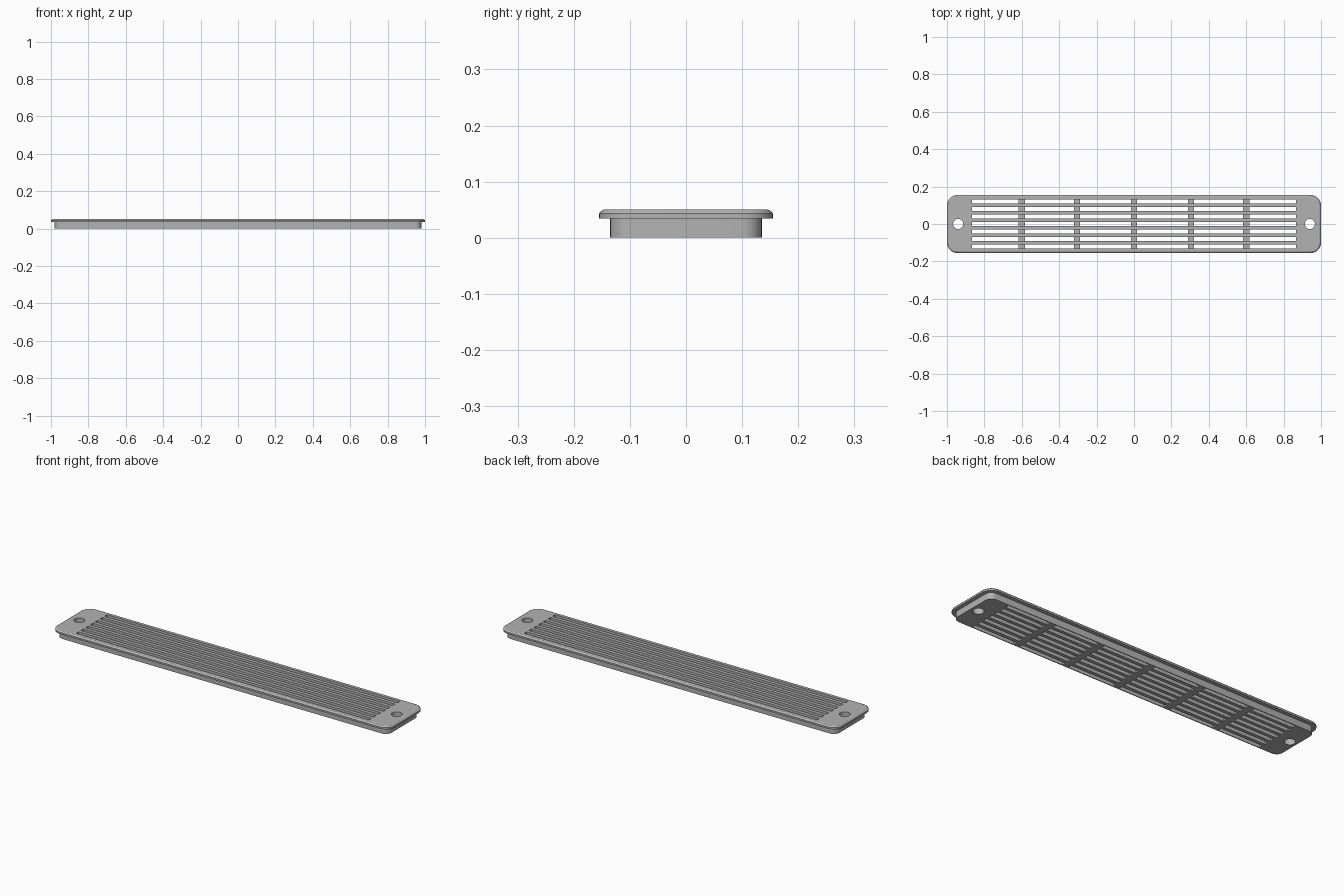
import bpy, bmesh
from math import cos, sin, pi, radians
from mathutils import Matrix, Vector

cube = bpy.data.objects.get("Cube")
if cube:
    bpy.data.objects.remove(cube, do_unlink=True)

grey = bpy.data.materials.new("light_grey")
grey.use_nodes = True
colour = (0.45, 0.45, 0.45, 1)
grey.diffuse_color = colour
grey.node_tree.nodes["Principled BSDF"].inputs["Base Color"].default_value = colour


def rounded_rect(hx, hy, r, steps=8):
    """Counter-clockwise outline of a rectangle with round corners."""
    pts = []
    for i, (sx, sy) in enumerate([(1, 1), (-1, 1), (-1, -1), (1, -1)]):
        for k in range(steps + 1):
            a = pi / 2 * (i + k / steps)
            pts.append((sx * (hx - r) + r * cos(a), sy * (hy - r) + r * sin(a)))
    return pts


def make_object(name, bm):
    bmesh.ops.recalc_face_normals(bm, faces=bm.faces)
    mesh = bpy.data.meshes.new(name)
    bm.to_mesh(mesh)
    bm.free()
    mesh.materials.append(grey)
    obj = bpy.data.objects.new(name, mesh)
    bpy.context.collection.objects.link(obj)
    return obj


def add_box(bm, x0, x1, y0, y1, z0, z1):
    centre = Vector((x0 + x1, y0 + y1, z0 + z1)) / 2
    size = Matrix.Diagonal((x1 - x0, y1 - y0, z1 - z0, 1))
    bmesh.ops.create_cube(bm, size=1, matrix=Matrix.Translation(centre) @ size)


def cut(target, bm):
    """Subtract the cutter mesh from the target."""
    cutter = make_object("cutter", bm)
    cutter.hide_render = True
    mod = target.modifiers.new("cut", "BOOLEAN")
    mod.operation, mod.solver, mod.object = "DIFFERENCE", "EXACT", cutter
    bpy.context.view_layer.objects.active = target
    bpy.ops.object.modifier_apply(modifier=mod.name)
    bpy.data.objects.remove(cutter, do_unlink=True)


# Plate: narrow body, wider flange, softened top edge (inset from rim, height)
LIP = 0.034
profile = [(0.02, 0), (0.02, LIP), (0, LIP), (0, 0.043), (0.003, 0.047), (0.008, 0.05)]
bm = bmesh.new()
rings = []
for inset, z in profile:
    outline = rounded_rect(1 - inset, 0.155 - inset, 0.055 - inset)
    rings.append([bm.verts.new((x, y, z)) for x, y in outline])
for low, high in zip(rings, rings[1:]):
    for i in range(len(low)):
        j = (i + 1) % len(low)
        bm.faces.new((low[i], low[j], high[j], high[i]))
bm.faces.new(rings[0][::-1])
bm.faces.new(rings[-1])
grille = make_object("vent_grille", bm)

# Long slots in the upper part, running above the cross bars
BAR_TOP = 0.025
END = 0.867
HALF_SLOT = 0.0105
slot_rows = [0.04 * i for i in range(-3, 4)]
bm = bmesh.new()
for y in slot_rows:
    add_box(bm, -END, END, y - HALF_SLOT, y + HALF_SLOT, BAR_TOP, 0.1)
cut(grille, bm)

# Short slots through the lower part, leaving five cross bars
HALF_BAR = 0.017
bars = [-0.6, -0.305, 0, 0.305, 0.6]
starts = [-END] + [b + HALF_BAR for b in bars]
ends = [b - HALF_BAR for b in bars] + [END]
bm = bmesh.new()
for y in slot_rows:
    for x0, x1 in zip(starts, ends):
        add_box(bm, x0, x1, y - HALF_SLOT, y + HALF_SLOT, -0.05, 0.1)
cut(grille, bm)

# Screw holes at both ends
bm = bmesh.new()
for side in (-1, 1):
    bmesh.ops.create_cone(bm, cap_ends=True, segments=32, radius1=0.027, radius2=0.027,
                          depth=0.3, matrix=Matrix.Translation((side * 0.94, 0, 0)))
cut(grille, bm)

# Smooth the round corners and holes, keep the edges crisp
bpy.ops.object.select_all(action="DESELECT")
grille.select_set(True)
bpy.context.view_layer.objects.active = grille
bpy.ops.object.shade_smooth_by_angle(angle=radians(30))
